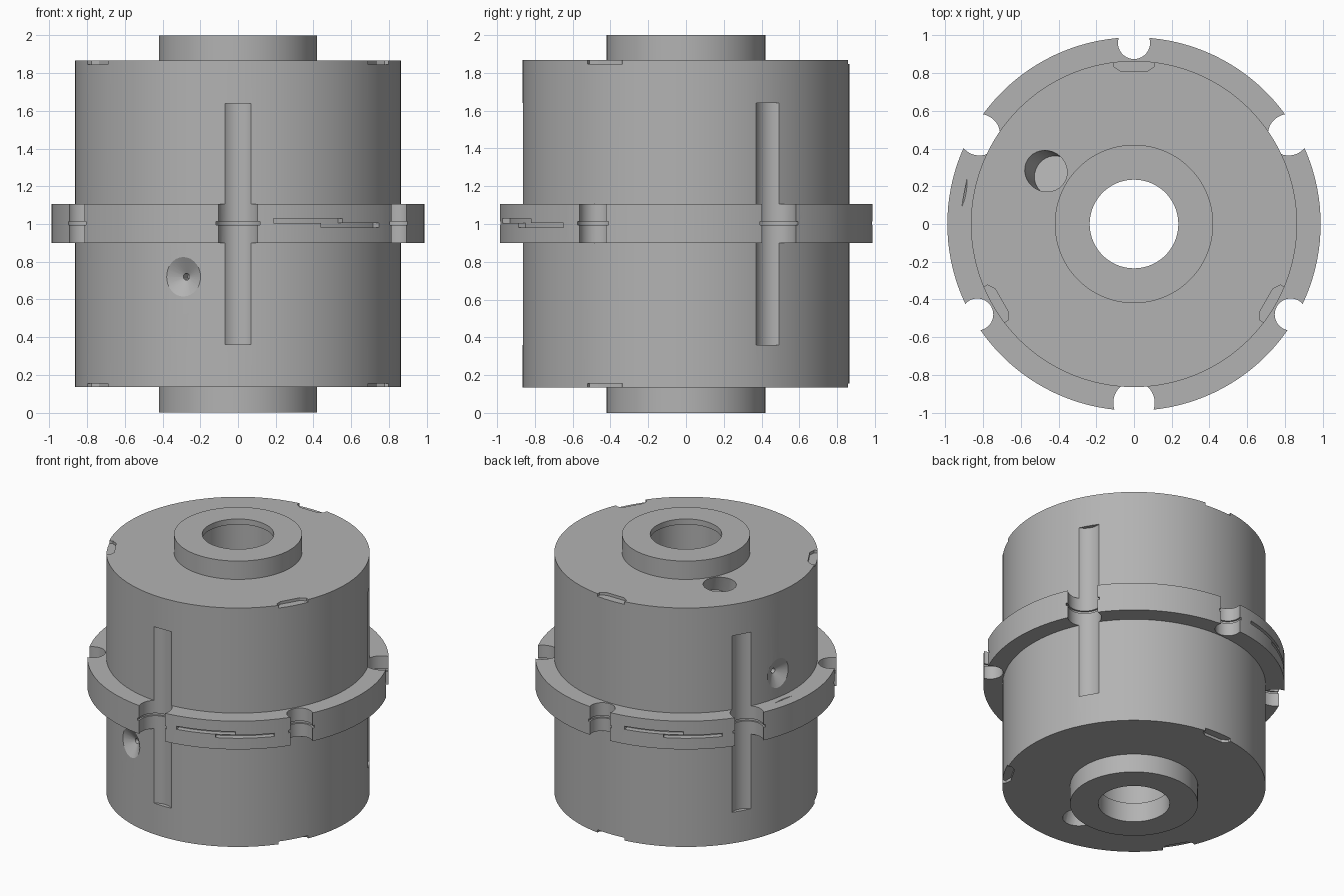
import bpy, bmesh, math
from mathutils import Matrix, Vector

if "Cube" in bpy.data.objects:
    bpy.data.objects.remove(bpy.data.objects["Cube"])

grey = bpy.data.materials.new("machined grey")
grey.use_nodes = True
COLOUR = (0.45, 0.45, 0.45, 1)
grey.diffuse_color = COLOUR
grey.node_tree.nodes["Principled BSDF"].inputs["Base Color"].default_value = COLOUR


def make(name, bm):
    bmesh.ops.recalc_face_normals(bm, faces=bm.faces)
    mesh = bpy.data.meshes.new(name)
    bm.to_mesh(mesh)
    bm.free()
    mesh.materials.append(grey)
    obj = bpy.data.objects.new(name, mesh)
    bpy.context.collection.objects.link(obj)
    return obj


def lathe(name, profile, steps=128):
    """Spin a closed (radius, height) profile around z."""
    bm = bmesh.new()
    verts = [bm.verts.new((r, 0, z)) for r, z in profile]
    edges = [bm.edges.new((v, verts[i - 1])) for i, v in enumerate(verts)]
    bmesh.ops.spin(bm, geom=verts + edges, cent=(0, 0, 0), axis=(0, 0, 1),
                   angle=math.tau, steps=steps, use_merge=True)
    bmesh.ops.remove_doubles(bm, verts=bm.verts, dist=1e-5)
    return make(name, bm)


def prism(bm, outline, z0, z1):
    """Extrude a flat outline from z0 to z1."""
    face = bm.faces.new([bm.verts.new((x, y, z0)) for x, y in outline])
    top = bmesh.ops.extrude_face_region(bm, geom=[face])["geom"]
    bmesh.ops.translate(bm, verts=[g for g in top if isinstance(g, bmesh.types.BMVert)],
                        vec=(0, 0, z1 - z0))


def polar(r, degrees):
    a = math.radians(degrees)
    return Vector((r * math.cos(a), r * math.sin(a), 0))


def cone(bm, centre, axis, depth, r1, r2, segments=32):
    turn = Vector(axis).to_track_quat("Z", "Y").to_matrix().to_4x4()
    bmesh.ops.create_cone(bm, cap_ends=True, segments=segments, radius1=r1, radius2=r2,
                          depth=depth, matrix=Matrix.Translation(centre) @ turn)


def carve(target, name, build):
    """Subtract one set of non-overlapping cutter solids."""
    bm = bmesh.new()
    build(bm)
    cutter = make(name, bm)
    mod = target.modifiers.new(name, "BOOLEAN")
    mod.operation = "DIFFERENCE"
    mod.solver = "EXACT"
    mod.object = cutter
    bpy.context.view_layer.objects.active = target
    bpy.ops.object.modifier_apply(modifier=mod.name)
    bpy.data.objects.remove(cutter)


# Drum with end bosses, central flange and stepped bore
BORE, BOSS, DRUM, RIM = 0.235, 0.42, 0.865, 0.99
body = lathe("flanged_drum", [
    (BORE, 0), (BOSS, 0), (BOSS, 0.135), (DRUM, 0.135), (DRUM, 0.9), (RIM, 0.9),
    (RIM, 1.105), (DRUM, 1.105), (DRUM, 1.867), (BOSS, 1.867), (BOSS, 2), (BORE, 2),
    (BORE, 1.96), (BORE + 0.015, 1.96), (BORE + 0.015, 0.14), (BORE, 0.14)])

WIDE, NARROW = (30, 150, 270), (90, 210, 330)
UP = Vector((0, 0, 1))


# Long side channels and short flange notches
def channels(bm):
    for a in WIDE:
        cone(bm, polar(0.947, a) + UP, UP, 1.28, 0.11, 0.11, 48)
    for a in NARROW:
        cone(bm, polar(0.96, a) + UP, UP, 0.4, 0.085, 0.085, 48)


# Thin ring groove halfway up each notch
def grooves(bm):
    for a in WIDE:
        cone(bm, polar(0.947, a) + UP * 1.003, UP, 0.018, 0.122, 0.122, 48)
    for a in NARROW:
        cone(bm, polar(0.96, a) + UP * 1.003, UP, 0.018, 0.097, 0.097, 48)


# Overlapping pairs of curved slits in the flange edge
def slits(level, spans):
    def build(bm):
        for start, end in spans:
            angles = [start + (end - start) * i / 12 for i in range(13)]
            outline = [polar(1.05, a).xy for a in angles]
            outline += [polar(0.95, a).xy for a in reversed(angles)]
            prism(bm, outline, level, level + 0.023)
    return build


# Shallow tapered keyways on both drum edges
def keyways(bm):
    for a in NARROW:
        turn = Matrix.Rotation(math.radians(a), 2)
        shape = [(0.81, -0.07), (0.835, -0.108), (0.9, -0.108),
                 (0.9, 0.108), (0.835, 0.108), (0.81, 0.07)]
        outline = [turn @ Vector(p) for p in shape]
        prism(bm, outline, 1.847, 1.9)
        prism(bm, outline, 0.1, 0.155)


# Countersunk side holes and slanted end holes, paired by a half turn
def countersinks(bm):
    for a, z in ((250.4, 0.72), (169.6, 1.28)):
        cone(bm, polar(0.865, a) + UP * z, polar(1, a), 0.1, 0.018, 0.192)


def pin_holes(bm):
    for a, z in ((250.4, 0.72), (169.6, 1.28)):
        cone(bm, polar(0.8, a) + UP * z, polar(1, a), 0.12, 0.018, 0.018, 16)


def end_holes(bm):
    for a, z, s in ((149, 1.867, 1), (271, 0.135, -1)):
        axis = polar(0.35, a) + UP * s
        cone(bm, polar(0.545, a) + UP * z, axis, 0.3, 0.108, 0.108)


carve(body, "channels", channels)
carve(body, "grooves", grooves)
carve(body, "upper_slits", slits(1.006, [(281, 304), (101, 124)]))
carve(body, "lower_slits", slits(0.981, [(296.4, 319), (116.4, 139)]))
for label, job in (("keyways", keyways), ("countersinks", countersinks),
                   ("pin_holes", pin_holes), ("end_holes", end_holes)):
    carve(body, label, job)

bpy.ops.object.select_all(action="DESELECT")
body.select_set(True)
bpy.context.view_layer.objects.active = body
bpy.ops.object.shade_smooth_by_angle(angle=math.radians(25))
